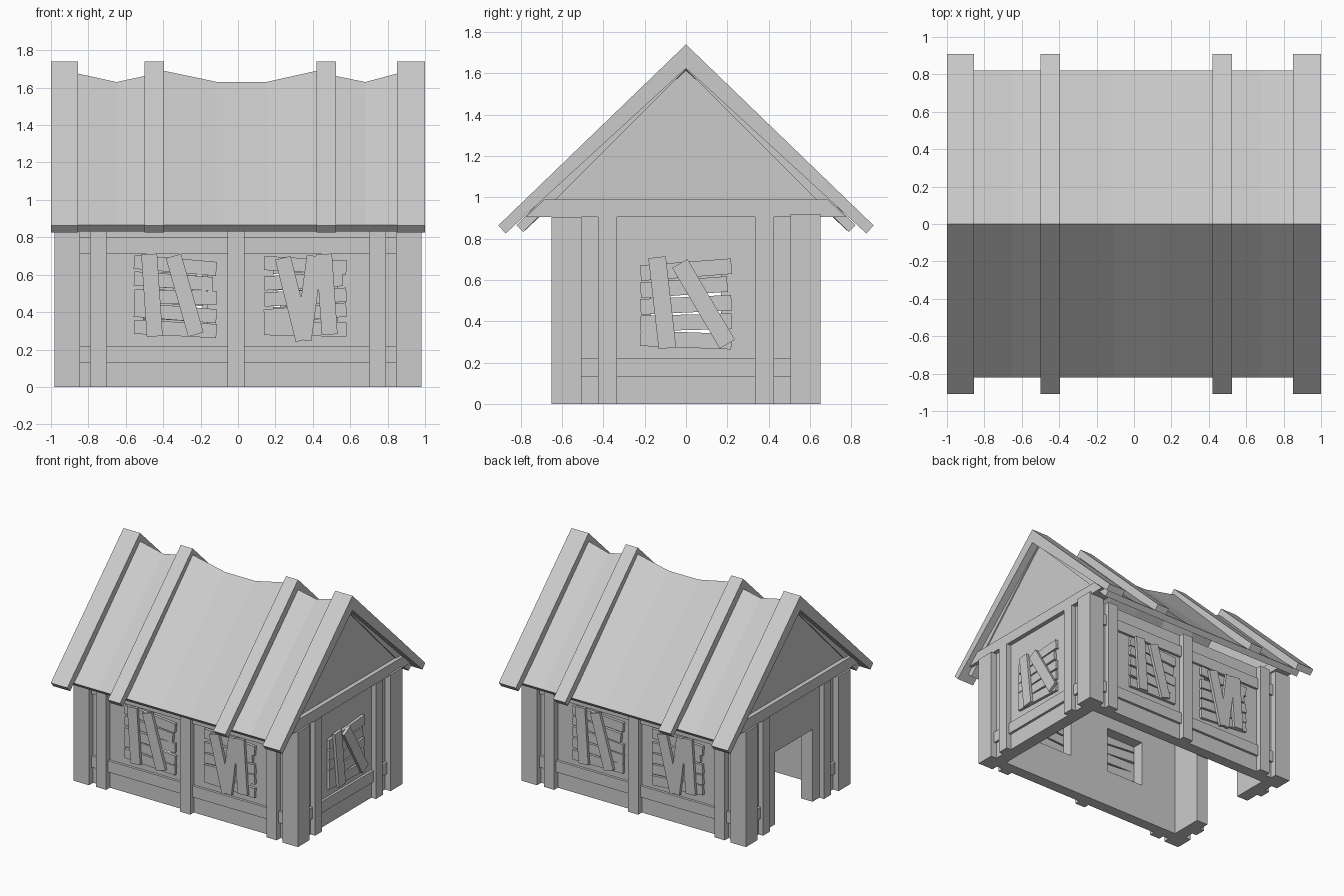
import bpy, bmesh, math, random
from mathutils import Vector, Matrix

if "Cube" in bpy.data.objects:
    bpy.data.objects.remove(bpy.data.objects["Cube"])

random.seed(4)


def finish(name, bm):
    bmesh.ops.recalc_face_normals(bm, faces=bm.faces[:])
    me = bpy.data.meshes.new(name)
    bm.to_mesh(me)
    bm.free()
    ob = bpy.data.objects.new(name, me)
    bpy.context.collection.objects.link(ob)
    return ob


def box(name, x0, x1, y0, y1, z0, z1):
    bm = bmesh.new()
    bmesh.ops.create_cube(bm, size=1)
    for v in bm.verts:
        v.co = Vector(((x0, x1)[v.co.x > 0], (y0, y1)[v.co.y > 0], (z0, z1)[v.co.z > 0]))
    return finish(name, bm)


def prism(name, profile, x0, x1):
    """Extrude a (y, z) profile along x."""
    bm = bmesh.new()
    f = bm.faces.new([bm.verts.new((x0, y, z)) for y, z in profile])
    r = bmesh.ops.extrude_face_region(bm, geom=[f])
    verts = [g for g in r['geom'] if isinstance(g, bmesh.types.BMVert)]
    bmesh.ops.translate(bm, verts=verts, vec=(x1 - x0, 0, 0))
    return finish(name, bm)


def board(name, a, b, width, depth, place):
    """Plank from a to b in wall coordinates (u, z); place maps the wall into the world."""
    d = Vector(b) - Vector(a)
    bm = bmesh.new()
    bmesh.ops.create_cube(bm, size=1)
    mid = (Vector(a) + Vector(b)) / 2
    m = (Matrix.Translation((mid.x, -depth, mid.y))
         @ Matrix.Rotation(-math.atan2(d.y, d.x), 4, 'Y')
         @ Matrix.Diagonal((d.length, 0.022, width, 1)))
    bmesh.ops.transform(bm, matrix=place @ m, verts=bm.verts[:])
    return finish(name, bm)


def boarded_window(name, u, place, depth, uprights):
    """Five uneven cross planks with leaning uprights nailed over them."""
    for i in range(5):
        z = 0.31 + 0.085 * i
        t = random.uniform(-0.022, 0.022)
        end = 0.22 if i != 3 else 0.2
        board(name + "_plank", (u - 0.22, z - t), (u + end, z + t), 0.075, depth, place)
    for a, b in uprights:
        board(name + "_upright", (u + a[0], a[1]), (u + b[0], b[1]), 0.085, depth + 0.022, place)


# Wall shell with open floor, window holes and doorway
walls = box("walls", -0.93, 0.93, -0.6, 0.6, 0, 0.905)
cutters = [box("cut", -0.83, 0.83, -0.51, 0.51, -1, 2),
           box("cut", 0.7, 1.1, -0.17, 0.17, 0.3, 0.68),
           box("cut", -1.1, -0.7, -0.25, 0.22, -0.2, 0.57)]
for x in (-0.335, 0.36):
    cutters.append(box("cut", x - 0.17, x + 0.17, -0.8, -0.4, 0.3, 0.67))
    cutters.append(box("cut", -x - 0.17, -x + 0.17, 0.4, 0.8, 0.3, 0.67))
bpy.context.view_layer.objects.active = walls
for c in cutters:
    mod = walls.modifiers.new("hole", 'BOOLEAN')
    mod.operation, mod.solver, mod.object = 'DIFFERENCE', 'EXACT', c
    bpy.ops.object.modifier_apply(modifier=mod.name)
    bpy.data.objects.remove(c)

# Corner posts
for sx in (-1, 1):
    for sy in (-1, 1):
        xs = sorted((sx * 0.845, sx * 0.98))
        ys = sorted((sy * 0.505, sy * 0.652))
        box("corner_post", *xs, *ys, 0, 0.92 if sx == sy == 1 else 0.905)

# Posts and rails on the long walls
for s in (-1, 1):
    out = sorted((s * 0.58, s * 0.645))
    for x0, x1 in ((-0.79, -0.7), (-0.055, 0.035), (0.7, 0.79)):
        box("long_wall_post", *sorted((-s * x0, -s * x1)), *out, 0, 0.9)
    for z0, z1 in ((0.13, 0.22), (0.71, 0.8)):
        box("long_wall_rail", -0.845, 0.845, *sorted((s * 0.58, s * 0.62)), z0, z1)

# Posts and rails on the end walls
for s in (-1, 1):
    for t in (-1, 1):
        box("end_wall_post", *sorted((s * 0.91, s * 0.97)), *sorted((t * 0.335, t * 0.425)), 0, 0.905)
    spans = [(-0.505, 0.505)] if s > 0 else [(-0.505, -0.335), (0.335, 0.505)]
    for y0, y1 in spans:
        box("end_wall_rail", *sorted((s * 0.91, s * 0.95)), y0, y1, 0.13, 0.22)

# Boarded windows: front, back (turned half round) and right side
front = Matrix.Identity(4)
back = Matrix.Rotation(math.pi, 4, 'Z')
side = Matrix.Rotation(math.pi / 2, 4, 'Z')
lean_a = [((-0.14, 0.71), (-0.11, 0.27)), ((-0.01, 0.7), (0.11, 0.28))]
lean_b = [((-0.12, 0.69), (-0.01, 0.25)), ((0.1, 0.71), (0.13, 0.28)), ((0.05, 0.7), (-0.01, 0.25))]
for place, tag in ((front, "front"), (back, "back")):
    boarded_window(tag + "_window_left", -0.335, place, 0.612, lean_a)
    boarded_window(tag + "_window_right", 0.36, place, 0.612, lean_b)
boarded_window("side_window", 0, side, 0.942,
               [((-0.14, 0.71), (-0.09, 0.27)), ((-0.03, 0.68), (0.2, 0.29))])

# Gable triangles and tie beams at both ends
for s in (-1, 1):
    prism("gable", [(-0.72, 0.95), (0.72, 0.95), (0, 1.615)], s * 0.85, s * 0.93)
    prism("gable_beam", [(-0.775, 0.905), (0.775, 0.905), (0.685, 0.99), (-0.685, 0.99)],
          s * 0.83, s * 0.965)

# Roof battens running over the ridge
batten = [(0, 1.74), (0.908, 0.864), (0.873, 0.825), (0, 1.625),
          (-0.873, 0.825), (-0.908, 0.864)]
for x0, x1 in ((-1, -0.855), (-0.5, -0.395), (0.42, 0.525), (0.85, 1)):
    prism("roof_batten", batten, x0, x1)

# Sagging roof sheet: straight eaves, uneven ridge
ridge = [(-0.94, 1.68), (-0.855, 1.675), (-0.65, 1.63), (-0.5, 1.662), (-0.395, 1.69), (-0.11, 1.63),
         (0.15, 1.63), (0.42, 1.69), (0.525, 1.662), (0.68, 1.63), (0.85, 1.675), (0.94, 1.68)]
bm = bmesh.new()
rings = []
for x, z in ridge:
    pts = [(0.82, 0.866), (0, z), (-0.82, 0.866), (-0.787, 0.832), (0, z - 0.06), (0.787, 0.832)]
    rings.append([bm.verts.new((x, y, h)) for y, h in pts])
for a, b in zip(rings, rings[1:]):
    for i in range(6):
        j = (i + 1) % 6
        bm.faces.new((a[i], a[j], b[j], b[i]))
for r in (rings[0], rings[-1]):
    bm.faces.new((r[0], r[1], r[4], r[5]))
    bm.faces.new((r[1], r[2], r[3], r[4]))
finish("roof_sheet", bm)
